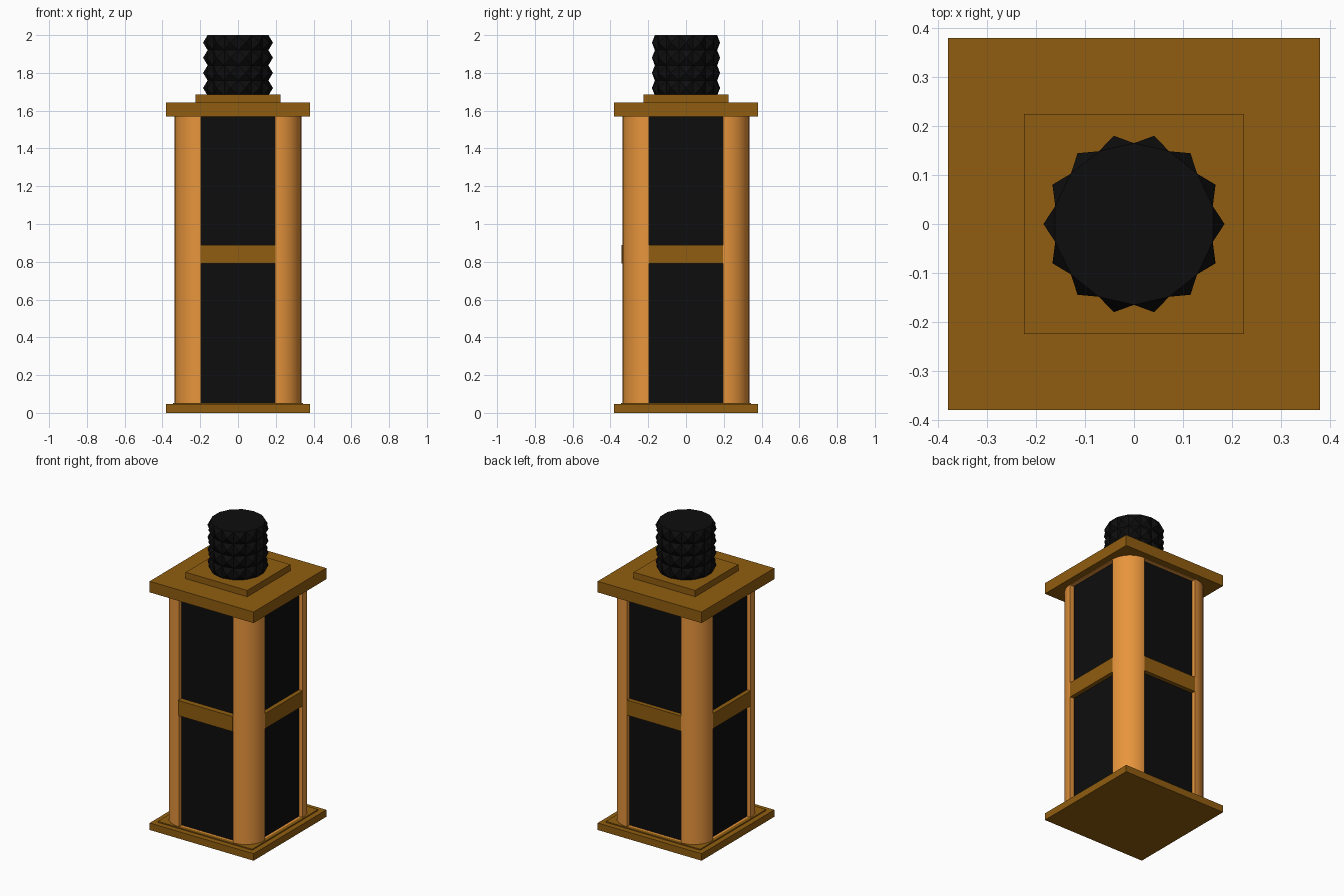
import bpy, bmesh, math

if "Cube" in bpy.data.objects:
    bpy.data.objects.remove(bpy.data.objects["Cube"])


def material(name, rgb):
    m = bpy.data.materials.new(name)
    m.diffuse_color = (*rgb, 1)
    m.use_nodes = True
    m.node_tree.nodes["Principled BSDF"].inputs["Base Color"].default_value = m.diffuse_color
    return m


BRONZE = material("bronze", (0.28, 0.11, 0.005))
AMBER = material("amber", (0.8, 0.3, 0.045))
BLACK = material("black", (0.004, 0.004, 0.004))


def finish(name, bm, *mats):
    bmesh.ops.recalc_face_normals(bm, faces=bm.faces[:])
    me = bpy.data.meshes.new(name)
    bm.to_mesh(me)
    bm.free()
    for m in mats:
        me.materials.append(m)
    ob = bpy.data.objects.new(name, me)
    bpy.context.collection.objects.link(ob)
    return ob


def box(name, lo, hi, mat):
    bm = bmesh.new()
    bmesh.ops.create_cube(bm, size=1)
    for v in bm.verts:
        v.co = [(a + b) / 2 + c * (b - a) for a, b, c in zip(lo, hi, v.co)]
    return finish(name, bm, mat)


def plate(name, half, z0, z1):
    return box(name, (-half, -half, z0), (half, half, z1), BRONZE)


# Stacked square plates
plate("base_plate", 0.38, 0, 0.046)
plate("base_step", 0.345, 0.046, 0.053)
plate("top_plate", 0.38, 1.57, 1.643)
plate("neck_plate", 0.225, 1.643, 1.685)

# Body: rounded square column, four flat sides recessed as dark panels
bm = bmesh.new()
C, R, SEG = 0.2, 0.135, 12
ring = []
for q, (sx, sy) in enumerate([(1, 1), (-1, 1), (-1, -1), (1, -1)]):
    for i in range(SEG + 1):
        a = math.pi / 2 * (q + i / SEG)
        ring.append(bm.verts.new((sx * C + R * math.cos(a), sy * C + R * math.sin(a), 0.05)))
bottom = bm.faces.new(ring)
ext = bmesh.ops.extrude_face_region(bm, geom=[bottom], use_keep_orig=True)
for v in ext["geom"]:
    if isinstance(v, bmesh.types.BMVert):
        v.co.z = 1.57
bmesh.ops.recalc_face_normals(bm, faces=bm.faces[:])
bm.normal_update()
sides = [f for f in bm.faces if abs(f.normal.z) < 0.1 and f.calc_area() > 0.3]
bmesh.ops.inset_individual(bm, faces=sides, thickness=0.004, depth=0)
bmesh.ops.inset_individual(bm, faces=sides, thickness=0.0005, depth=-0.028)
for f in sides:
    f.material_index = 1
body = finish("column_body", bm, AMBER, BLACK)
bpy.context.view_layer.objects.active = body
body.select_set(True)
bpy.ops.object.shade_smooth_by_angle(angle=math.radians(30))

# Cross bands over the panels; the front one stands slightly proud
for name, turn, out in [("front_band", 0, 0.342), ("right_band", 1, 0.335),
                        ("back_band", 2, 0.335), ("left_band", 3, 0.335)]:
    band = box(name, (-0.199, -out, 0.79), (0.199, -0.29, 0.89), BRONZE)
    band.rotation_euler.z = turn * math.pi / 2

# Knurled cap: low-poly cylinder grid with every side face poked outward
bm = bmesh.new()
N, ROWS, RAD, Z0, Z1 = 14, 4, 0.165, 1.68, 2.0
rings = [[bm.verts.new((RAD * math.cos((k + 0.5) * math.tau / N),
                        RAD * math.sin((k + 0.5) * math.tau / N),
                        Z0 + (Z1 - Z0) * r / ROWS)) for k in range(N)]
         for r in range(ROWS + 1)]
quads = [bm.faces.new((a[k], a[(k + 1) % N], b[(k + 1) % N], b[k]))
         for a, b in zip(rings, rings[1:]) for k in range(N)]
bm.faces.new(rings[0][::-1])
bm.faces.new(rings[-1])
bm.normal_update()
bmesh.ops.poke(bm, faces=quads, offset=0.024)
finish("knurled_cap", bm, BLACK)
